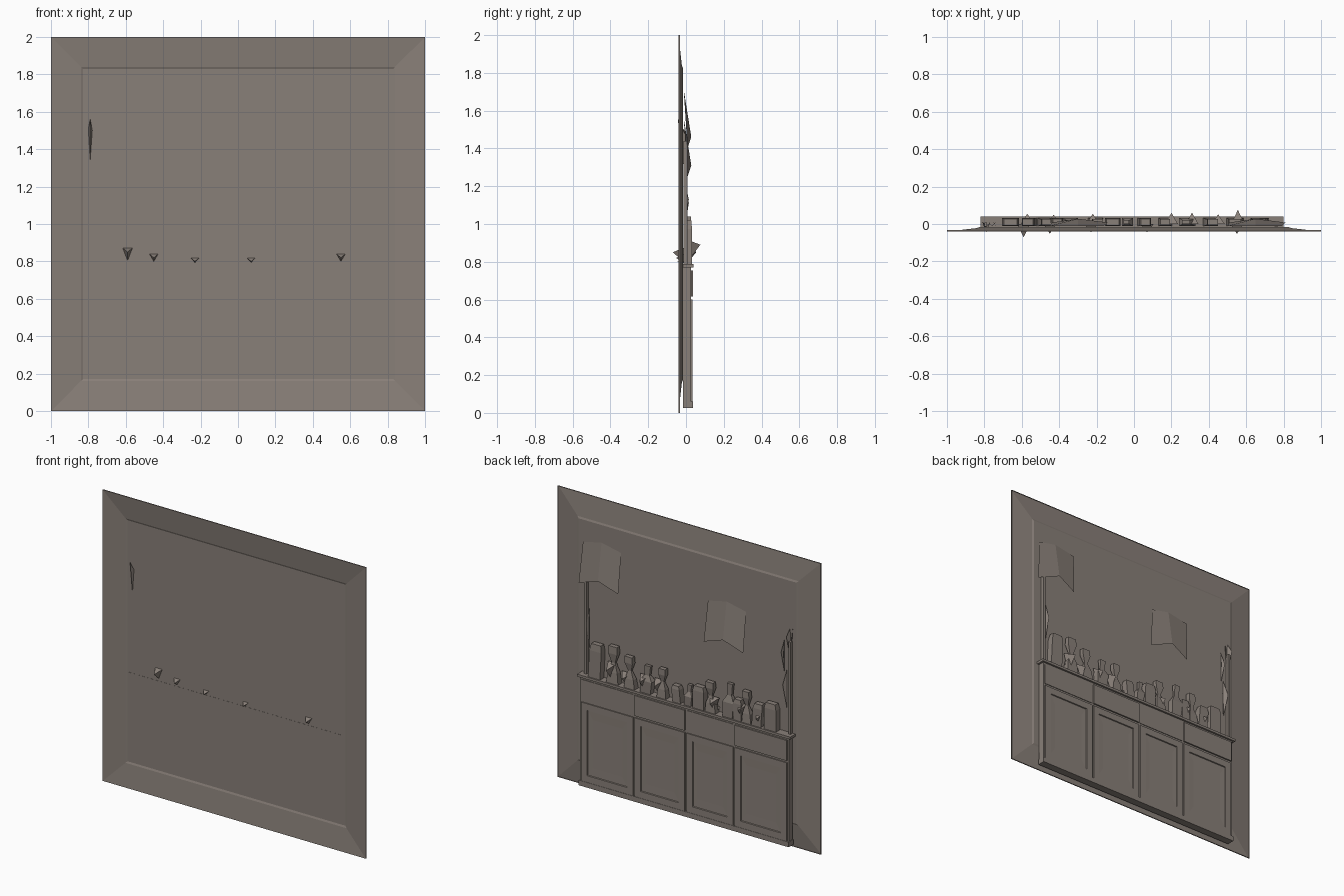
import bpy, bmesh, math
from mathutils import Vector

if "Cube" in bpy.data.objects:
    bpy.data.objects.remove(bpy.data.objects["Cube"])

paint = bpy.data.materials.new("warm grey")
paint.diffuse_color = (0.25, 0.215, 0.19, 1)
paint.use_nodes = True
paint.node_tree.nodes["Principled BSDF"].inputs["Base Color"].default_value = paint.diffuse_color


def finish(name, bm, smooth=False):
    me = bpy.data.meshes.new(name)
    bm.to_mesh(me)
    bm.free()
    me.materials.append(paint)
    ob = bpy.data.objects.new(name, me)
    bpy.context.collection.objects.link(ob)
    if smooth:
        bpy.ops.object.select_all(action='DESELECT')
        ob.select_set(True)
        bpy.context.view_layer.objects.active = ob
        bpy.ops.object.shade_smooth_by_angle(angle=math.radians(30))
    return ob


def add_box(bm, x0, x1, y0, y1, z0, z1):
    r = bmesh.ops.create_cube(bm, size=1)
    for v in r["verts"]:
        v.co = Vector((x0 + (v.co.x + .5) * (x1 - x0),
                       y0 + (v.co.y + .5) * (y1 - y0),
                       z0 + (v.co.z + .5) * (z1 - z0)))


def box(name, *dims):
    bm = bmesh.new()
    add_box(bm, *dims)
    return finish(name, bm)


def sheet(name, points, faces):
    bm = bmesh.new()
    vs = [bm.verts.new(p) for p in points]
    for f in faces:
        bm.faces.new([vs[i] for i in f])
    return finish(name, bm)


# Picture frame: square rings sloping back to the wall panel
bm = bmesh.new()
rings = []
for r, y in [(1, -.033), (1, -.04), (.84, -.022), (.828, -.017)]:
    rings.append([bm.verts.new((sx * r, y, 1 + sz * r))
                  for sx, sz in [(-1, -1), (1, -1), (1, 1), (-1, 1)]])
for a, b in zip(rings, rings[1:]):
    for i in range(4):
        j = (i + 1) % 4
        bm.faces.new((a[i], a[j], b[j], b[i]))
bm.faces.new(rings[-1])
finish("framed_wall", bm)

# Cabinet carcass, plinth and counter
box("cabinet_body", -.80, .785, -.016, .027, .03, .77)
box("plinth", -.805, .79, -.016, .036, .025, .06)
box("countertop", -.82, .80, -.018, .04, .77, .787)

# Four bays, each with a recessed door and a drawer
edges = [.78, .373, -.02, -.387, -.795]
for i, (hi, lo) in enumerate(zip(edges, edges[1:])):
    bm = bmesh.new()
    add_box(bm, lo + .006, hi - .006, .02, .034, .06, .60)
    front = max(bm.faces, key=lambda f: f.calc_center_median().y)
    bmesh.ops.inset_individual(bm, faces=[front], thickness=.065)
    bmesh.ops.inset_individual(bm, faces=[front], thickness=.004, depth=-.006)
    bmesh.ops.poke(bm, faces=[front], offset=-.004)
    finish(f"door_{i + 1}", bm)
    box(f"drawer_{i + 1}", lo + .006, hi - .006, .02, .031 + .006 * (i % 2), .615, .755)

# Bottles on the counter: square-section profiles, (x, half width, top, style)
bottles = [(.677, .045, 1.02, 0), (.54, .045, 1.04, 1), (.41, .04, 1.0, 1),
           (.29, .045, .975, 2), (.167, .035, .985, 1), (.05, .03, .90, 0),
           (-.03, .03, .93, 2), (-.114, .042, .94, 0), (-.205, .04, .99, 1),
           (-.335, .042, 1.02, 2), (-.41, .03, .93, 0), (-.48, .035, 1.0, 1),
           (-.555, .035, .94, 0), (-.66, .045, .97, 0)]
profiles = [[(0, 1), (.8, 1), (1, .8)],
            [(0, 1), (.3, .8), (.55, .3), (.8, .75), (1, .7)],
            [(0, .85), (.45, 1), (.65, .4), (1, .5)]]
for n, (x, w, top, style) in enumerate(bottles):
    bm = bmesh.new()
    prev = None
    h = top - .787
    lean = .012 * (n % 3 - 1)
    for t, k in profiles[style]:
        ring = [bm.verts.new((x + sx * w * k + lean * t, .01 + sy * .022 * k, .787 + h * t))
                for sx, sy in [(-1, -1), (1, -1), (1, 1), (-1, 1)]]
        if prev:
            for i in range(4):
                j = (i + 1) % 4
                bm.faces.new((prev[i], prev[j], ring[j], ring[i]))
        prev = ring
    bm.faces.new(prev)
    finish(f"bottle_{n + 1}", bm)

# Pointed shards between the bottles, (x, tip depth, top)
shards = [(-.59, -.07, .88), (-.45, -.052, .85), (-.23, -.045, .83), (.07, -.045, .83),
          (.55, -.053, .85), (.555, .076, .92), (.31, .06, .9), (.2, .06, .9),
          (-.22, .055, .89), (-.57, .055, .88), (-.43, .05, .9), (.45, .052, .88)]
for n, (x, y, z) in enumerate(shards):
    sheet(f"shard_{n + 1}",
          [(x - .035, 0, z), (x + .035, 0, z), (x, 0, .79), (x, y, z - .03)],
          [(0, 1, 2), (0, 1, 3), (1, 2, 3), (2, 0, 3)])

# Two folded wall shades with flared lower edges
for n, (x, z) in enumerate([(.65, 1.71), (-.30, 1.56)]):
    sheet(f"wall_shade_{n + 1}",
          [(x - .15, -.01, z - .03), (x, -.012, z), (x + .14, -.01, z - .03),
           (x + .16, .008, z - .31), (x, .028, z - .25), (x - .14, .008, z - .31)],
          [(0, 1, 4, 5), (1, 2, 3, 4)])

# Slim side posts and the leaf blades beside them
box("left_post", .752, .77, -.014, .008, .787, 1.44)
box("right_post", -.80, -.785, -.014, .008, .787, 1.42)
for n, (x, z0, z1, w) in enumerate([(-.79, 1.28, 1.56, .022), (-.76, .95, 1.22, .02),
                                    (-.74, 1.2, 1.42, .012), (.74, .95, 1.25, .012)]):
    m = z0 + .6 * (z1 - z0)
    sheet(f"leaf_{n + 1}",
          [(x, -.01, z0), (x - w, .015, m), (x, -.044 if n == 0 else -.012, z1), (x + w, .008, m)],
          [(0, 1, 2), (0, 2, 3)])
